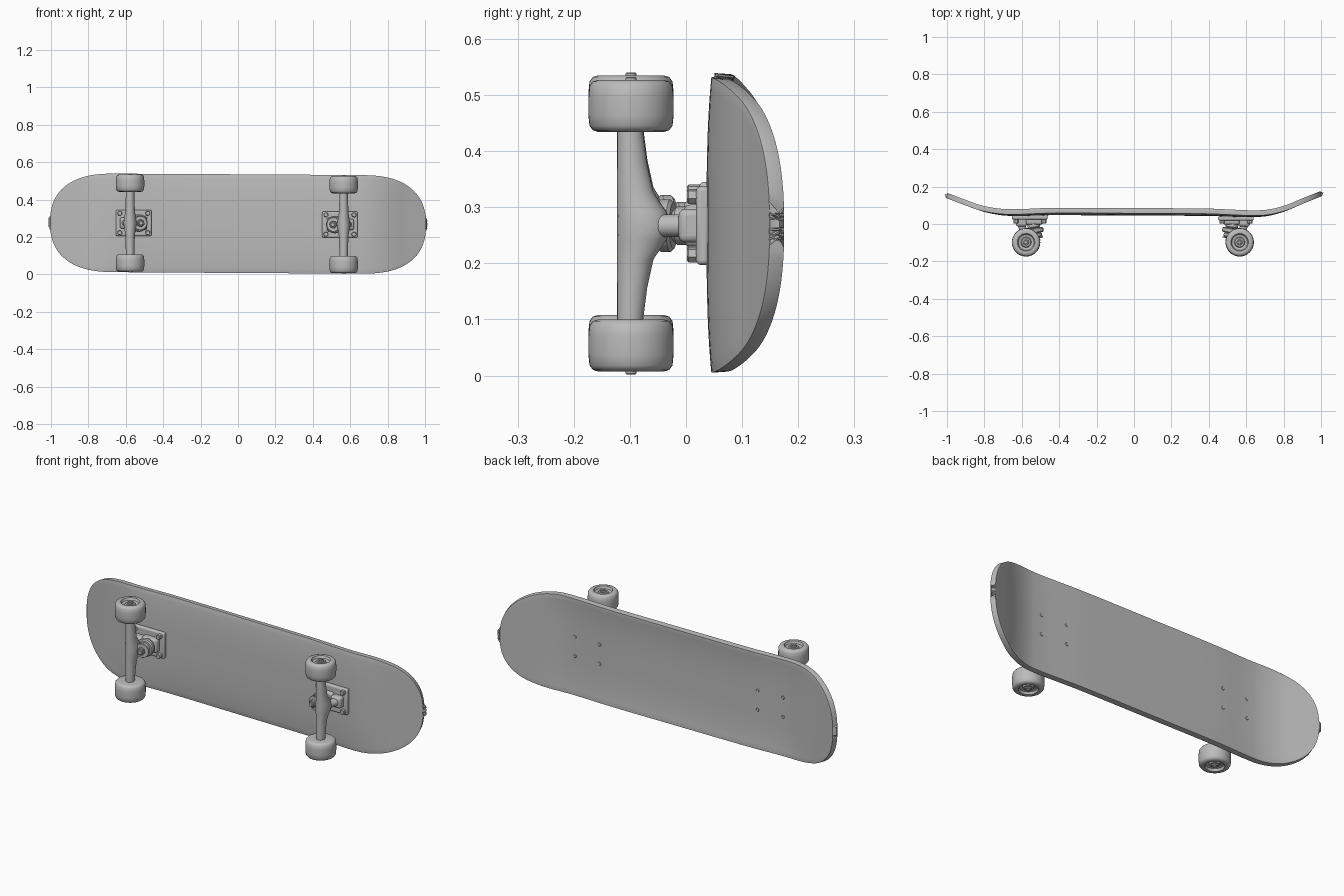
import bpy, bmesh, math
from mathutils import Vector

if "Cube" in bpy.data.objects:
    bpy.data.objects.remove(bpy.data.objects["Cube"])

grey = bpy.data.materials.new("plain grey")
grey.use_nodes = True
grey.diffuse_color = (0.5, 0.5, 0.5, 1)
grey.node_tree.nodes["Principled BSDF"].inputs["Base Color"].default_value = (0.5, 0.5, 0.5, 1)


def finish(name, bm, bevel=0, thick=0, angle=40):
    """Turn a bmesh into a smooth-shaded object with optional modifiers."""
    bmesh.ops.recalc_face_normals(bm, faces=bm.faces)
    mesh = bpy.data.meshes.new(name)
    bm.to_mesh(mesh)
    bm.free()
    mesh.materials.append(grey)
    ob = bpy.data.objects.new(name, mesh)
    bpy.context.collection.objects.link(ob)
    if thick:
        mod = ob.modifiers.new("thickness", "SOLIDIFY")
        mod.thickness, mod.offset = thick, 0
    if bevel:
        mod = ob.modifiers.new("soft edges", "BEVEL")
        mod.width, mod.segments, mod.angle_limit = bevel, 3, math.radians(50)
    bpy.ops.object.select_all(action="DESELECT")
    ob.select_set(True)
    bpy.context.view_layer.objects.active = ob
    bpy.ops.object.shade_smooth_by_angle(angle=math.radians(angle))
    return ob


def skin(bm, rings, closed=True):
    """Bridge successive vertex rings with quads."""
    n = len(rings[0])
    for a, b in zip(rings, rings[1:]):
        for i in range(n if closed else n - 1):
            j = (i + 1) % n
            bm.faces.new((a[i], a[j], b[j], b[i]))


def lathe(name, start, end, profile, sides=32):
    """Revolve (distance, radius) points about the line from start to end."""
    start, axis = Vector(start), (Vector(end) - Vector(start)).normalized()
    u = axis.orthogonal().normalized()
    v = axis.cross(u)
    bm = bmesh.new()
    rings = []
    for d, r in profile:
        rings.append([bm.verts.new(start + axis * d + r * (u * math.cos(a) + v * math.sin(a)))
                      for a in (math.tau * i / sides for i in range(sides))])
    skin(bm, rings)
    bm.faces.new(rings[0])
    bm.faces.new(rings[-1])
    return finish(name, bm)


def rod(name, start, end, r, sides=20):
    length = (Vector(end) - Vector(start)).length
    c = min(0.2 * r, 0.2 * length)
    return lathe(name, start, end, [(0, r - c), (c, r), (length - c, r), (length, r - c)], sides)


def box(name, centre, size, bevel):
    bm = bmesh.new()
    bmesh.ops.create_cube(bm, size=1)
    for v in bm.verts:
        v.co = Vector(centre) + Vector(a * b for a, b in zip(v.co, size))
    return finish(name, bm, bevel)


# Deck: side curve, outline and shallow dish
CURVE = [(-1.2, .225), (-1, .152), (-.9, .114), (-.8, .079), (-.7, .06), (-.6, .057), (-.45, .061),
         (0, .059), (.4, .057), (.55, .052), (.65, .051), (.72, .058), (.8, .08), (.9, .122),
         (1, .162), (1.2, .24)]


def deck_y(x):
    i = next(i for i in range(1, len(CURVE) - 2) if x <= CURVE[i + 1][0])
    (x0, p0), (x1, p1), (x2, p2), (x3, p3) = CURVE[i - 1:i + 3]
    t, h = (x - x1) / (x2 - x1), x2 - x1
    m1, m2 = (p2 - p0) / (x2 - x0) * h, (p3 - p1) / (x3 - x1) * h
    return ((2*t**3 - 3*t*t + 1) * p1 + (t**3 - 2*t*t + t) * m1
            + (3*t*t - 2*t**3) * p2 + (t**3 - t*t) * m2)


def deck_z(x):
    return 0.272 - 0.006 * x


def dish(x, v):
    fade = max(0, 1 - (x / 0.85) ** 4)
    return 0.012 * fade * abs(v) ** 3


END = 0.33
tip = [1 - END + END * math.sin(math.radians(a)) for a in range(0, 88, 3)] + [0.9995]
middle = [(1 - END) * i / 14 for i in range(-13, 14)]
bm = bmesh.new()
rows = []
for x in [-t for t in reversed(tip)] + middle + tip:
    t = max(0, (abs(x) - 1 + END) / END)
    half = max(0.025, 0.262 * (1 - t ** 2.4) ** (1 / 2.4))
    rows.append([bm.verts.new((x, deck_y(x) + dish(x, half * v / 0.262), deck_z(x) + half * v))
                 for v in (i / 10 for i in range(-10, 11))])
skin(bm, rows, closed=False)
finish("deck", bm, bevel=0.008, thick=0.028)


def hanger(name, x, z, s):
    """Tapered axle casting, deepest in the middle."""
    sections = [(-.18, .022, -.078), (-.11, .024, -.069), (-.06, .026, -.058), (-.025, .032, -.035),
                (0, .036, -.025), (.025, .032, -.035), (.06, .026, -.058), (.11, .024, -.069),
                (.18, .022, -.078)]
    bm = bmesh.new()
    rings = []
    for d, rx, top in sections:
        mid, ry = (top - 0.123) / 2, (top + 0.123) / 2
        rings.append([bm.verts.new((x + rx * math.cos(a), mid + ry * math.sin(a), z + d))
                      for a in (math.tau * i / 20 for i in range(20))])
    skin(bm, rings)
    bm.faces.new(rings[0])
    bm.faces.new(rings[-1])
    finish(name, bm)


WHEEL = [(0, .02), (0, .058), (.003, .068), (.011, .074), (.03, .076), (.062, .076), (.082, .074),
         (.09, .068), (.093, .058), (.092, .047), (.08, .042), (.076, .028), (.084, .024), (.084, .012)]

# Trucks: s points towards the nearer tip
for label, s, x, z in (("right", -1, -.577, .275), ("left", 1, .565, .267)):
    def at(dx, y, dz=0):
        return (x + s * dx, y, z + dz)

    deck_bottom = deck_y(x - s * .02) - .012
    box(label + "_baseplate", at(-.02, deck_bottom - .01), (.19, .024, .14), .008)
    box(label + "_pivot_block", at(.025, .012), (.06, .05, .06), .012)
    box(label + "_kingpin_block", at(-.045, .016), (.09, .04, .075), .012)

    # Mounting nuts below, bolt heads above
    for dx in (-.095, .055):
        for dz in (-.052, .052):
            px = x + s * dx
            rod(label + "_mounting_nut", at(dx, .002, dz), at(dx, deck_bottom, dz), .014, 6)
            top = deck_y(px) + .014
            rod(label + "_bolt_head", at(dx, top - .008, dz), at(dx, top + .002, dz), .009, 12)

    hanger(label + "_hanger", x, z, s)
    rod(label + "_pivot", at(.002, -.07), at(.03, .01), .02)

    # Kingpin stack, leaning towards the middle of the board
    base, end = Vector(at(-.038, .01)), Vector(at(-.058, -.098))
    for part, a, b, r in (("upper_bushing", 0, .3, .034), ("hanger_ring", .3, .55, .047),
                          ("lower_bushing", .55, .76, .035), ("washer", .76, .82, .038),
                          ("kingpin_nut", .82, .96, .021), ("kingpin", .9, 1.04, .012)):
        rod(label + "_" + part, base.lerp(end, a), base.lerp(end, b), r, 6 if "nut" in part else 24)

    # Axle, wheels and axle nuts
    rod(label + "_axle", at(0, -.098, -.265), at(0, -.098, .265), .01, 12)
    for side, d in (("lower", -1), ("upper", 1)):
        lathe(f"{label}_{side}_wheel", at(0, -.098, d * .167), at(0, -.098, d * .3), WHEEL, 40)
        rod(f"{label}_{side}_axle_nut", at(0, -.098, d * .245), at(0, -.098, d * .258), .017, 6)
